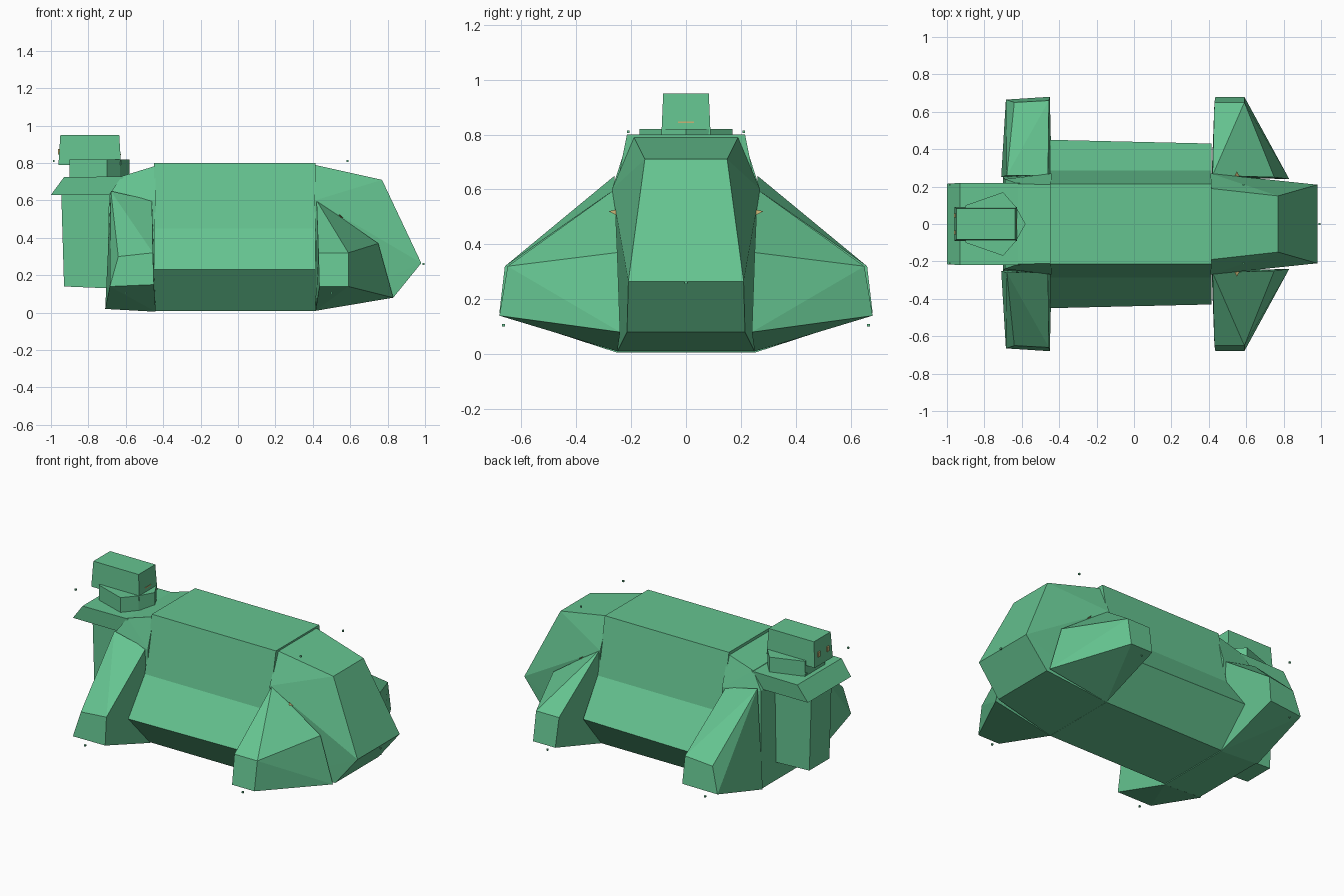
import bpy, bmesh

if "Cube" in bpy.data.objects:
    bpy.data.objects.remove(bpy.data.objects["Cube"])


def material(name, rgb):
    m = bpy.data.materials.new(name)
    m.diffuse_color = (*rgb, 1)
    m.use_nodes = True
    m.node_tree.nodes["Principled BSDF"].inputs["Base Color"].default_value = m.diffuse_color
    return m


GREEN = material("hull green", (0.13, 0.55, 0.28))
TAN = material("lamp tan", (0.58, 0.46, 0.18))


def hull(name, pts, mat=GREEN, mirror=False):
    """Faceted convex part; mirror=True also adds each point with y negated."""
    pts = list(pts)
    if mirror:
        pts += [(x, -y, z) for x, y, z in pts if y]
    bm = bmesh.new()
    for p in pts:
        bm.verts.new(p)
    out = bmesh.ops.convex_hull(bm, input=bm.verts[:])
    loose = [v for v in bm.verts if not v.link_faces]
    bmesh.ops.delete(bm, geom=loose, context='VERTS')
    bmesh.ops.dissolve_limit(bm, angle_limit=0.01, verts=bm.verts[:], edges=bm.edges[:])
    bmesh.ops.recalc_face_normals(bm, faces=bm.faces[:])
    me = bpy.data.meshes.new(name)
    bm.to_mesh(me)
    bm.free()
    me.materials.append(mat)
    ob = bpy.data.objects.new(name, me)
    bpy.context.collection.objects.link(ob)
    return ob


def box(name, c, s, mat):
    return hull(name, [(c[0] + i * s[0] / 2, c[1] + j * s[1] / 2, c[2] + k * s[2] / 2)
                       for i in (-1, 1) for j in (-1, 1) for k in (-1, 1)], mat)


# middle body: flared section lofted along x (concave at the waist, so real faces)
def loft(name, x0, x1, sec0, sec1):
    bm = bmesh.new()
    rings = []
    for x, sec in ((x0, sec0), (x1, sec1)):
        loop = sec + [(-y, z) for y, z in reversed(sec)]
        rings.append([bm.verts.new((x, y, z)) for y, z in loop])
    n = len(rings[0])
    for i in range(n):
        j = (i + 1) % n
        bm.faces.new((rings[0][i], rings[0][j], rings[1][j], rings[1][i]))
    for r in rings:
        bm.faces.new(r)
    bmesh.ops.recalc_face_normals(bm, faces=bm.faces[:])
    me = bpy.data.meshes.new(name)
    bm.to_mesh(me)
    bm.free()
    me.materials.append(GREEN)
    bpy.context.collection.objects.link(bpy.data.objects.new(name, me))


loft("middle_body", -0.45, 0.415,
     [(0.215, 0.80), (0.285, 0.45), (0.45, 0.23), (0.25, 0.01)],
     [(0.215, 0.80), (0.285, 0.45), (0.43, 0.23), (0.25, 0.01)])

# nose and rear body
hull("nose", [(0.41, 0.19, 0.79), (0.41, 0.27, 0.60), (0.41, 0.25, 0.01),
              (0.77, 0.15, 0.71), (0.98, 0.21, 0.265), (0.83, 0.215, 0.08)], mirror=True)
hull("rear_body", [(-0.44, 0.21, 0.785), (-0.44, 0.27, 0.60), (-0.44, 0.25, 0.005),
                   (-0.62, 0.215, 0.73), (-0.69, 0.24, 0.63), (-0.70, 0.25, 0.02)], mirror=True)

# side pods, front and rear on both sides
for side, s in (("left", -1), ("right", 1)):
    hull("front_pod_" + side, [(x, s * y, z) for x, y, z in (
        (0.42, 0.26, 0.60), (0.75, 0.25, 0.37), (0.83, 0.24, 0.08), (0.415, 0.25, 0.01),
        (0.43, 0.65, 0.32), (0.59, 0.65, 0.32), (0.435, 0.68, 0.14), (0.59, 0.68, 0.14))])
    hull("rear_pod_" + side, [(x, s * y, z) for x, y, z in (
        (-0.68, 0.26, 0.65), (-0.46, 0.26, 0.60), (-0.64, 0.65, 0.30), (-0.455, 0.66, 0.32),
        (-0.685, 0.665, 0.14), (-0.45, 0.68, 0.15), (-0.71, 0.25, 0.02), (-0.44, 0.25, 0.005))])
    # small lamps set into the nose flank
    hull("flank_lamp_" + side, [(x, s * y, z) for x, y, z in (
        (0.53, 0.24, 0.53), (0.57, 0.24, 0.50), (0.55, 0.282, 0.52), (0.55, 0.24, 0.50))], TAN)
    # tiny marker studs around the vehicle
    for i, (x, y, z) in enumerate(((0.585, 0.21, 0.81), (-0.985, 0.21, 0.81),
                                   (0.50, 0.665, 0.105), (-0.60, 0.665, 0.105))):
        box("marker_%s_%d" % (side, i), (x, s * y, z), (0.01, 0.01, 0.01), GREEN)
box("nose_marker", (0.992, 0, 0.26), (0.01, 0.01, 0.01), GREEN)

# tail: overhanging deck and the column under it
hull("tail_deck", [(-1.0, 0.215, 0.63), (-0.93, 0.22, 0.725),
                   (-0.61, 0.22, 0.728), (-0.66, 0.215, 0.63)], mirror=True)
hull("tail_column", [(-0.945, 0.10, 0.64), (-0.93, 0.10, 0.14),
                     (-0.69, 0.10, 0.64), (-0.69, 0.10, 0.13)], mirror=True)

# turret: pointed base and box head
hull("turret_base", [(x, y, z) for z in (0.72, 0.82) for x, y in (
    (-0.90, 0.10), (-0.70, 0.17), (-0.63, 0.09), (-0.58, 0))], mirror=True)
hull("turret_head", [(-0.96, 0.09, 0.79), (-0.95, 0.083, 0.95),
                     (-0.635, 0.083, 0.95), (-0.625, 0.09, 0.79)], mirror=True)
box("turret_slot", (-0.63, 0, 0.845), (0.008, 0.06, 0.006), TAN)
for y in (-0.045, 0.045):
    box("rear_lamp", (-0.957, y, 0.86), (0.012, 0.02, 0.03), TAN)
